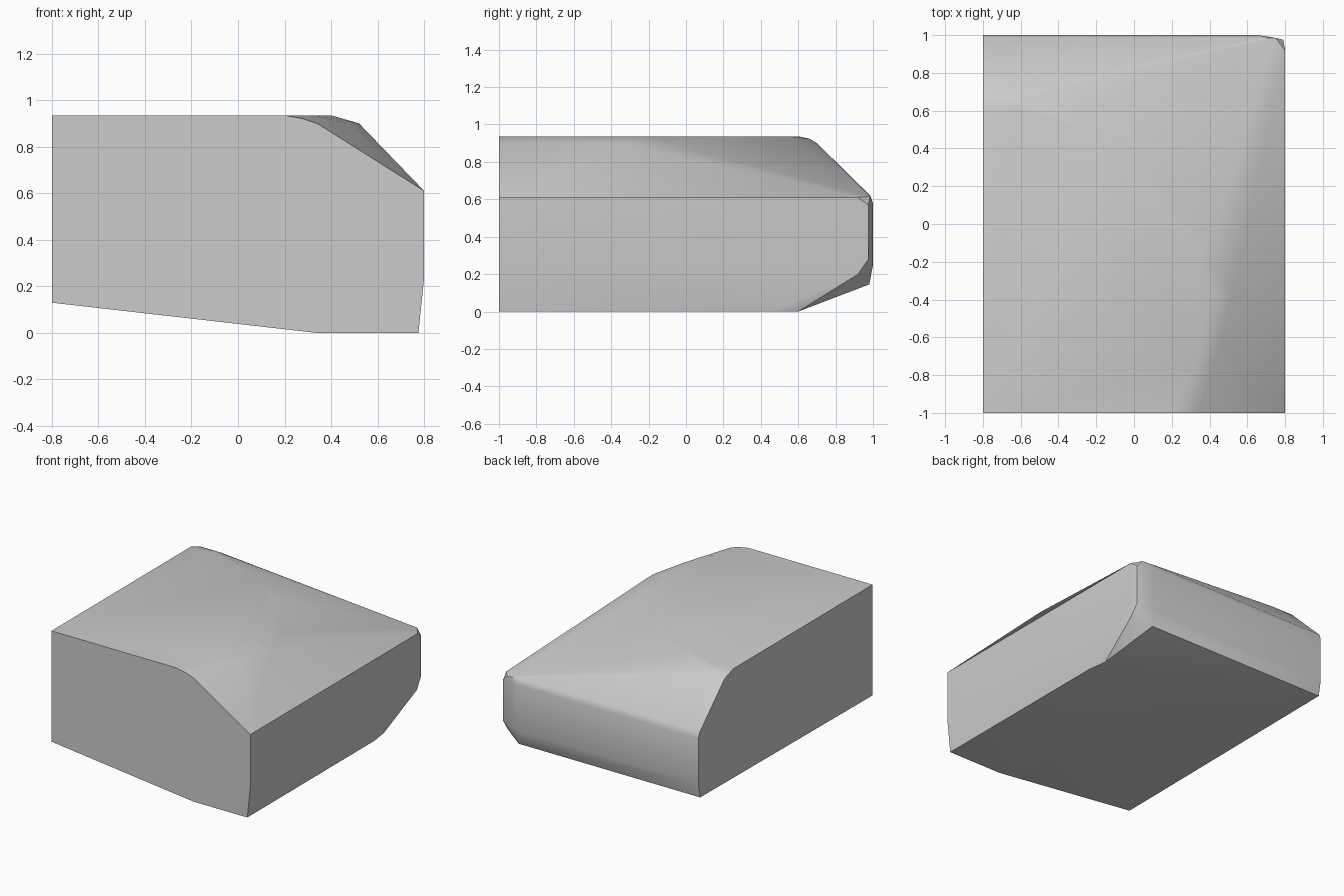
import bpy, bmesh, math

cube = bpy.data.objects.get("Cube")
if cube:
    bpy.data.objects.remove(cube, do_unlink=True)

grey = bpy.data.materials.new("plain grey")
grey.use_nodes = True
color = (0.6, 0.6, 0.6, 1)
grey.diffuse_color = color
grey.node_tree.nodes["Principled BSDF"].inputs["Base Color"].default_value = color

BACK, FRONT, LOW = 1.0, -1.0, 0.145

# Flat top plateau and the soft rim just outside it
plateau = [(-.8, FRONT), (.2, FRONT), (.33, -.75), (.4, -.4), (.33, -.15), (.1, .25),
           (-.1, .44), (-.4, .56), (-.62, .61), (-.8, .6)]
rim = [(.34, FRONT), (.46, -.62), (.52, -.36), (.42, -.1), (.16, .33), (0, .47),
       (-.3, .6), (-.62, .7), (-.8, .7)]
points = [(x, y, .935) for x, y in plateau] + [(x, y, .9) for x, y in rim]
points += [(.28, FRONT, .92), (.43, -.38, .926), (-.64, .66, .924)]

# Front profile: lower edge and side wall
points += [(x, FRONT, z) for x, z in
           [(-.8, .13), (.34, 0), (.775, 0), (.8, .24), (.8, .61)]]

# Underside, rising towards the back
points += [(.775, .46, 0), (.755, .6, 0), (.66, .98, LOW), (-.8, .98, LOW)]

# Back wall, bowed slightly outwards
for x in (-.8, .66):
    points += [(x, BACK, .25), (x, BACK, .58), (x, .985, .62)]

# Trimmed corner where the side and back walls meet
points += [(.795, .92, .2), (.79, .975, .28), (.79, .975, .57),
           (.8, .92, .61), (.75, .985, .615)]

# Stretch one skin over all of the profiles
bm = bmesh.new()
for p in points:
    bm.verts.new(p)
hull = bmesh.ops.convex_hull(bm, input=bm.verts)
loose = {g for g in hull["geom_interior"] + hull["geom_unused"]
         if isinstance(g, bmesh.types.BMVert)}
bmesh.ops.delete(bm, geom=list(loose), context='VERTS')
bmesh.ops.dissolve_limit(bm, angle_limit=math.radians(.3), verts=bm.verts, edges=bm.edges)
bmesh.ops.recalc_face_normals(bm, faces=bm.faces)
mesh = bpy.data.meshes.new("rounded_block")
bm.to_mesh(mesh)
bm.free()
mesh.materials.append(grey)

block = bpy.data.objects.new("rounded_block", mesh)
bpy.context.collection.objects.link(block)
bpy.context.view_layer.objects.active = block
block.select_set(True)
bpy.ops.object.shade_smooth_by_angle(angle=math.radians(30))
